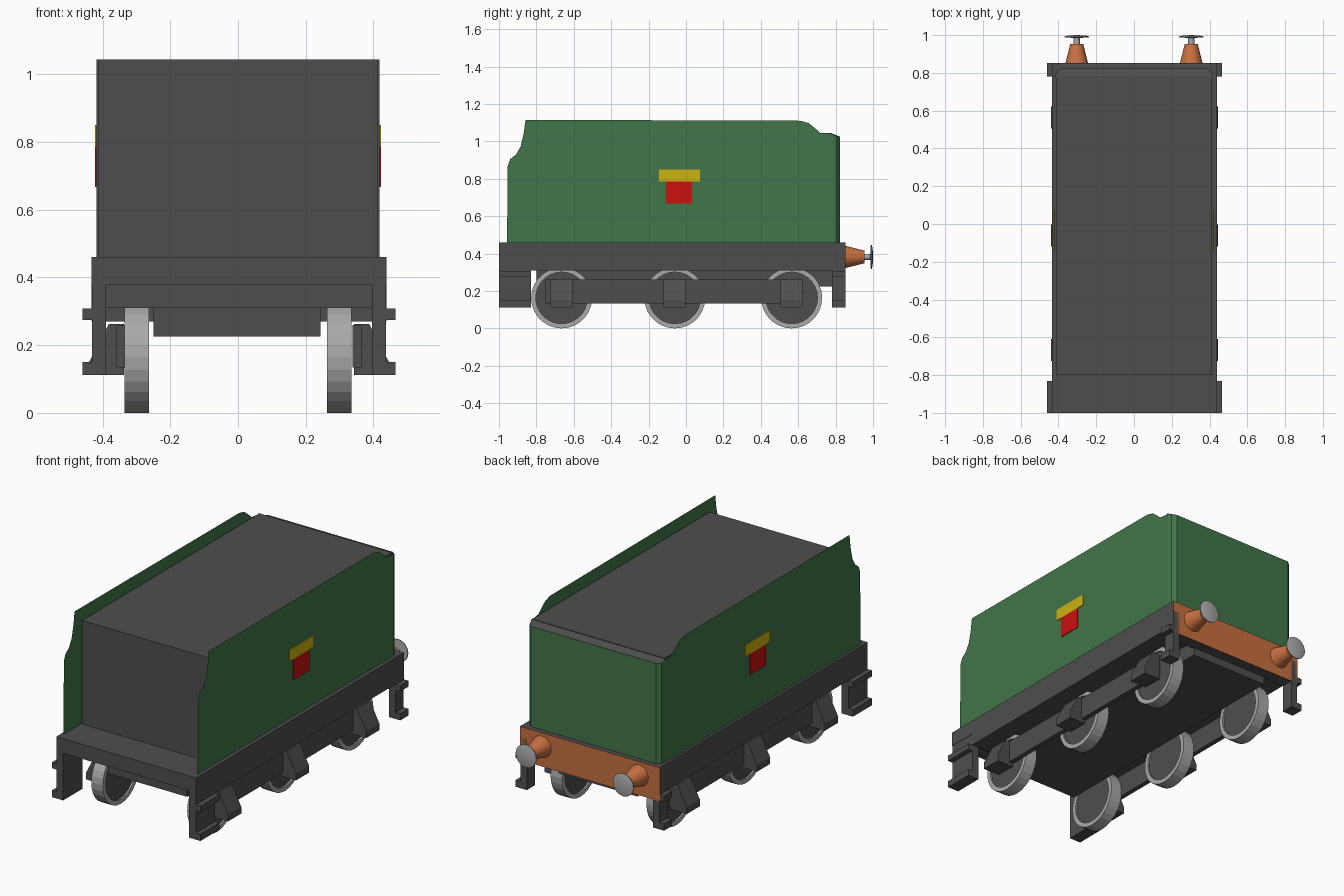
import bpy
import bmesh
import math
from mathutils import Matrix, Vector

if "Cube" in bpy.data.objects:
    bpy.data.objects.remove(bpy.data.objects["Cube"])


def material(name, r, g, b):
    m = bpy.data.materials.new(name)
    m.use_nodes = True
    m.diffuse_color = (r, g, b, 1)
    m.node_tree.nodes["Principled BSDF"].inputs["Base Color"].default_value = (r, g, b, 1)
    return m


GREY = material("dark grey", 0.076, 0.076, 0.076)
GREEN = material("green", 0.054, 0.181, 0.067)
ORANGE = material("orange", 0.578, 0.162, 0.053)
STEEL = material("light steel", 0.40, 0.40, 0.40)
RED = material("red", 0.604, 0.005, 0.005)
YELLOW = material("yellow", 0.604, 0.445, 0.005)


def finish(name, bm, mats, rule=None, smooth=False):
    """Turn a bmesh into an object; rule(face) picks the material slot."""
    bmesh.ops.recalc_face_normals(bm, faces=bm.faces)
    bm.normal_update()
    if rule:
        for f in bm.faces:
            f.material_index = rule(f)
    me = bpy.data.meshes.new(name)
    bm.to_mesh(me)
    bm.free()
    for m in mats:
        me.materials.append(m)
    ob = bpy.data.objects.new(name, me)
    bpy.context.collection.objects.link(ob)
    if smooth:
        bpy.ops.object.select_all(action="DESELECT")
        ob.select_set(True)
        bpy.context.view_layer.objects.active = ob
        bpy.ops.object.shade_smooth_by_angle(angle=math.radians(35))
    return ob


def box(name, x, y, z, mats=(GREY,), rule=None):
    bm = bmesh.new()
    size = [b - a for a, b in (x, y, z)]
    mid = [(a + b) / 2 for a, b in (x, y, z)]
    bmesh.ops.create_cube(bm, size=1, matrix=Matrix.Translation(mid) @ Matrix.Diagonal((*size, 1)))
    return finish(name, bm, mats, rule)


def prism(name, points, move, mats=(GREY,), rule=None):
    """Extrude a closed outline along a vector; no vector leaves a flat sheet."""
    bm = bmesh.new()
    face = bm.faces.new([bm.verts.new(p) for p in points])
    if move:
        new = bmesh.ops.extrude_face_region(bm, geom=[face], use_keep_orig=True)["geom"]
        bmesh.ops.translate(bm, verts=[v for v in new if isinstance(v, bmesh.types.BMVert)],
                            vec=Vector(move))
    return finish(name, bm, mats, rule)


def lathe(name, profile, axis, centre, segments, mats, rule=None, smooth=False):
    """Spin (radius, distance) points about the x or y axis."""
    bm = bmesh.new()
    verts = [bm.verts.new((r, 0, d)) for r, d in profile]
    edges = [bm.edges.new(pair) for pair in zip(verts, verts[1:])]
    bmesh.ops.spin(bm, geom=verts + edges, cent=(0, 0, 0), axis=(0, 0, 1),
                   angle=math.tau, steps=segments)
    bmesh.ops.remove_doubles(bm, verts=bm.verts, dist=0.0005)
    turn = Matrix.Rotation(math.pi / 2, 4, "Y") if axis == "x" else Matrix.Rotation(-math.pi / 2, 4, "X")
    bm.transform(Matrix.Translation(centre) @ turn)
    return finish(name, bm, mats, rule, smooth)


def span(s, a, b):
    """Range on side s (+1 or -1), about the frame's slightly offset centre line."""
    return tuple(sorted((0.003 + s * a, 0.003 + s * b)))


# Underframe
box("main_frame", span(1, -0.436, 0.436), (-0.83, 0.785), (0.31, 0.46))
box("front_beam", span(1, -0.436, 0.436), (-1.0, -0.83), (0.378, 0.46))
box("rear_beam", span(1, -0.436, 0.436), (0.78, 0.852), (0.27, 0.46), (GREY, ORANGE),
    lambda f: int(f.normal.y > 0.5))
box("under_tank", (-0.25, 0.243), (-0.8, 0.79), (0.225, 0.32))

# Tank
box("tank", (-0.413, 0.413), (-0.8, 0.78), (0.46, 1.044))

# Rear panel with chamfered corners and a sloping top edge
outline = [(-0.418, 0.775), (-0.412, 0.805), (-0.39, 0.823), (0.39, 0.823), (0.412, 0.805), (0.418, 0.775)]
rear = prism("rear_panel", [(x, y, 0.46) for x, y in outline], (0, 0, 0.584), (GREEN, GREY),
             lambda f: int(abs(f.normal.z) > 0.5 or f.normal.y < -0.5))
for v in rear.data.vertices:
    if v.co.z > 1 and v.co.y > 0.79:
        v.co.z = 1.025

# Side sheet outline (y, z), front bottom to rear bottom
sheet = [(-0.957, 0.46), (-0.953, 0.87), (-0.94, 0.905), (-0.91, 0.928), (-0.885, 0.97), (-0.868, 1.04),
         (-0.858, 1.115), (0.61, 1.11), (0.655, 1.098), (0.69, 1.07), (0.718, 1.045), (0.755, 1.04),
         (0.785, 1.03), (0.785, 0.46)]

for s, side in ((1, "left"), (-1, "right")):
    prism(f"{side}_side_sheet", [(s * 0.4185, y, z) for y, z in sheet], None, (GREEN,))

    # Painted emblem plates
    plate = tuple(sorted((s * 0.4185, s * 0.4225)))
    box(f"{side}_emblem_bar", plate, (-0.144, 0.075), (0.785, 0.85), (YELLOW,))
    box(f"{side}_emblem_shield", plate, (-0.107, 0.032), (0.667, 0.785), (RED,))

    # Steps hung from both ends of the frame
    for end, y in (("front", (-1.0, -0.83)), ("rear", (0.78, 0.852))):
        box(f"{side}_{end}_step_hanger", span(s, 0.393, 0.434), y, (0.112, 0.40))
        box(f"{side}_{end}_upper_step", span(s, 0.393, 0.463), y, (0.275, 0.308))
        box(f"{side}_{end}_lower_step", span(s, 0.393, 0.463), y, (0.112, 0.15))

    # Wheels, axle boxes and the bar joining them
    box(f"{side}_axle_bar", span(s, 0.335, 0.362), (-0.75, 0.62), (0.134, 0.26))
    for n, y in enumerate((-0.665, -0.06, 0.565)):
        lathe(f"{side}_wheel_{n + 1}",
              [(0, -0.027), (0.138, -0.027), (0.138, -0.036), (0.163, -0.036),
               (0.163, 0.036), (0.138, 0.036), (0.138, 0.027), (0, 0.027)],
              "x", (s * 0.299, y, 0.163), 28, (GREY, STEEL),
              lambda f: int(math.hypot(f.calc_center_median().y - y,
                                       f.calc_center_median().z - 0.163) > 0.13))
        wedge = [(0.34, 0.262), (0.385, 0.262), (0.443, 0.15), (0.443, 0.112), (0.34, 0.112)]
        prism(f"{side}_axle_box_{n + 1}", [(0.003 + s * x, y - 0.06, z) for x, z in wedge], (0, 0.117, 0))

    # Buffers
    spot = (s * 0.303, 0.85, 0.382)
    lathe(f"{side}_buffer_housing", [(0.06, 0), (0.034, 0.104), (0, 0.104)],
          "y", spot, 24, (ORANGE,), smooth=True)
    lathe(f"{side}_buffer_head",
          [(0.016, 0.10), (0.016, 0.135), (0.064, 0.138), (0.064, 0.143), (0.045, 0.148), (0, 0.15)],
          "y", spot, 24, (STEEL,), smooth=True)
